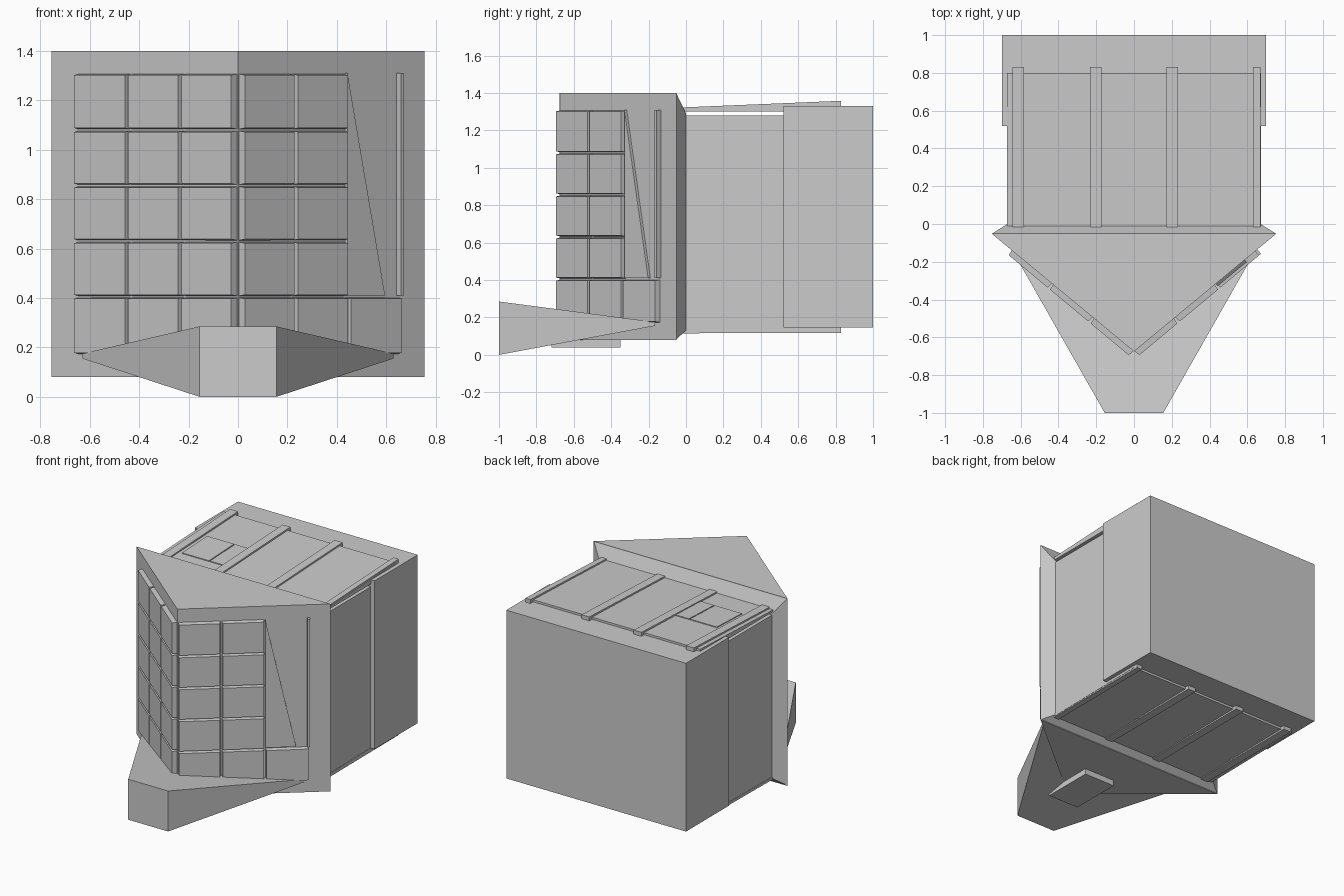
import bpy, bmesh
from mathutils import Vector

if "Cube" in bpy.data.objects:
    bpy.data.objects.remove(bpy.data.objects["Cube"])

grey = bpy.data.materials.new("plain grey")
grey.diffuse_color = (0.6, 0.6, 0.6, 1)
grey.use_nodes = True
grey.node_tree.nodes["Principled BSDF"].inputs["Base Color"].default_value = grey.diffuse_color


def loft(bm, a, b):
    """Close a solid between two matching rings of points."""
    va = [bm.verts.new(p) for p in a]
    vb = [bm.verts.new(p) for p in b]
    n = len(va)
    bm.faces.new(va)
    bm.faces.new(vb[::-1])
    for i in range(n):
        j = (i + 1) % n
        bm.faces.new((va[i], vb[i], vb[j], va[j]))


def box(bm, x0, x1, y0, y1, z0, z1):
    ring = [(x0, y0), (x1, y0), (x1, y1), (x0, y1)]
    loft(bm, [(x, y, z0) for x, y in ring], [(x, y, z1) for x, y in ring])


def finish(bm, name):
    bmesh.ops.recalc_face_normals(bm, faces=bm.faces)
    me = bpy.data.meshes.new(name)
    bm.to_mesh(me)
    bm.free()
    me.materials.append(grey)
    ob = bpy.data.objects.new(name, me)
    bpy.context.collection.objects.link(ob)
    return ob


def boxes(name, items):
    bm = bmesh.new()
    for it in items:
        box(bm, *it)
    return finish(bm, name)


# main body and larger rear block
boxes("main_body", [(-0.67, 0.67, -0.02, 0.54, 0.135, 1.28)])
boxes("rear_block", [(-0.70, 0.70, 0.52, 1.0, 0.145, 1.33)])

# triangular prow
bm = bmesh.new()
tri = [(-0.755, -0.05), (0, -0.675), (0.755, -0.05)]
loft(bm, [(x, y, 0.08) for x, y in tri], [(x, y, 1.40) for x, y in tri])
finish(bm, "prow")

# collar tapering from the prow back to the body
bm = bmesh.new()
ring = lambda x, y, z0, z1: [(-x, y, z0), (x, y, z0), (x, y, z1), (-x, y, z1)]
loft(bm, ring(0.75, -0.05, 0.085, 1.395), ring(0.67, 0.0, 0.13, 1.29))
finish(bm, "prow_collar")

# roof and floor sheets, sloping slightly from the prow to the rear
bm = bmesh.new()
loft(bm, ring(0.672, -0.04, 1.30, 1.312), ring(0.672, 0.80, 1.30, 1.345))
finish(bm, "roof_sheet")
bm = bmesh.new()
loft(bm, ring(0.672, -0.04, 0.12, 0.14), ring(0.672, 0.80, 0.13, 0.15))
finish(bm, "floor_sheet")

# ribs running over the roof and under the floor
bm = bmesh.new()
for x in (-0.612, -0.203, 0.203, 0.65):
    w = 0.03 if abs(x) < 0.64 else 0.02
    for z0, z1, z2, z3 in ((1.30, 1.322, 1.30, 1.358), (0.115, 0.14, 0.118, 0.15)):
        a = [(x - w, -0.04, z0), (x + w, -0.04, z0), (x + w, -0.04, z1), (x - w, -0.04, z1)]
        b = [(x - w, 0.83, z2), (x + w, 0.83, z2), (x + w, 0.83, z3), (x - w, 0.83, z3)]
        loft(bm, a, b)
finish(bm, "roof_and_floor_ribs")

# hatch plates on the roof
bm = bmesh.new()
for x0, x1, y0 in ((-0.555, -0.345, 0.17), (-0.338, -0.235, 0.17)):
    a = [(x0, y0, 1.31), (x1, y0, 1.31), (x1, y0, 1.326), (x0, y0, 1.326)]
    b = [(x0, 0.45, 1.32), (x1, 0.45, 1.32), (x1, 0.45, 1.337), (x0, 0.45, 1.337)]
    loft(bm, a, b)
finish(bm, "roof_hatch")

# armour tiles on the two prow walls
APEX, ALONG, OUT = Vector((0, -0.675, 0)), Vector((0.768, 0.640, 0)), Vector((0.640, -0.768, 0))
COLS = (0.0, 0.28, 0.56, 0.845)
ROWS = (0.17, 0.405, 0.63, 0.855, 1.08, 1.31)


def wall_plate(bm, side, poly, depth, bevel=0.0):
    """Plate from (along, height) points, standing out from a prow wall."""
    c = Vector((sum(p[0] for p in poly), sum(p[1] for p in poly))) / len(poly)
    rings = []
    for off, inset in ((-0.005, 0), (depth, bevel)):
        ring_pts = []
        for s, z in poly:
            s += inset if s < c.x else -inset
            z += inset if z < c.y else -inset
            p = APEX + ALONG * s + OUT * off
            ring_pts.append((side * p.x, p.y, z))
        rings.append(ring_pts)
    loft(bm, *rings)


for side, name in ((-1, "left_wall_tiles"), (1, "right_wall_tiles")):
    bm = bmesh.new()
    for c in range(3):
        for r in range(5):
            if side == 1 and c == 2 and r > 0:
                continue
            s0, s1, z0, z1 = COLS[c] + 0.004, COLS[c + 1] - 0.004, ROWS[r] + 0.003, ROWS[r + 1] - 0.003
            wall_plate(bm, side, [(s0, z0), (s1, z0), (s1, z1), (s0, z1)], 0.033, 0.005)
    if side == 1:
        # torn outer sheet and the leftover edge strip
        wall_plate(bm, 1, [(0.562, 0.41), (0.76, 0.41), (0.562, 1.31)], 0.018)
        wall_plate(bm, 1, [(0.832, 0.41), (0.848, 0.41), (0.848, 1.31), (0.832, 1.31)], 0.033)
    finish(bm, name)

# plough: tall blunt nose thinning toward swept-back tips
bm = bmesh.new()
plan = [(-0.155, -1.0), (0.155, -1.0), (0.63, -0.165), (-0.63, -0.165)]
loft(bm, [(x, y, 0.0 if y < -0.9 else 0.155) for x, y in plan],
     [(x, y, 0.285 if y < -0.9 else 0.175) for x, y in plan])
finish(bm, "plough")

# keel strut under the prow
bm = bmesh.new()
loft(bm, ring(0.12, -0.72, 0.04, 0.10), ring(0.12, -0.35, 0.04, 0.10))
finish(bm, "keel_strut")
